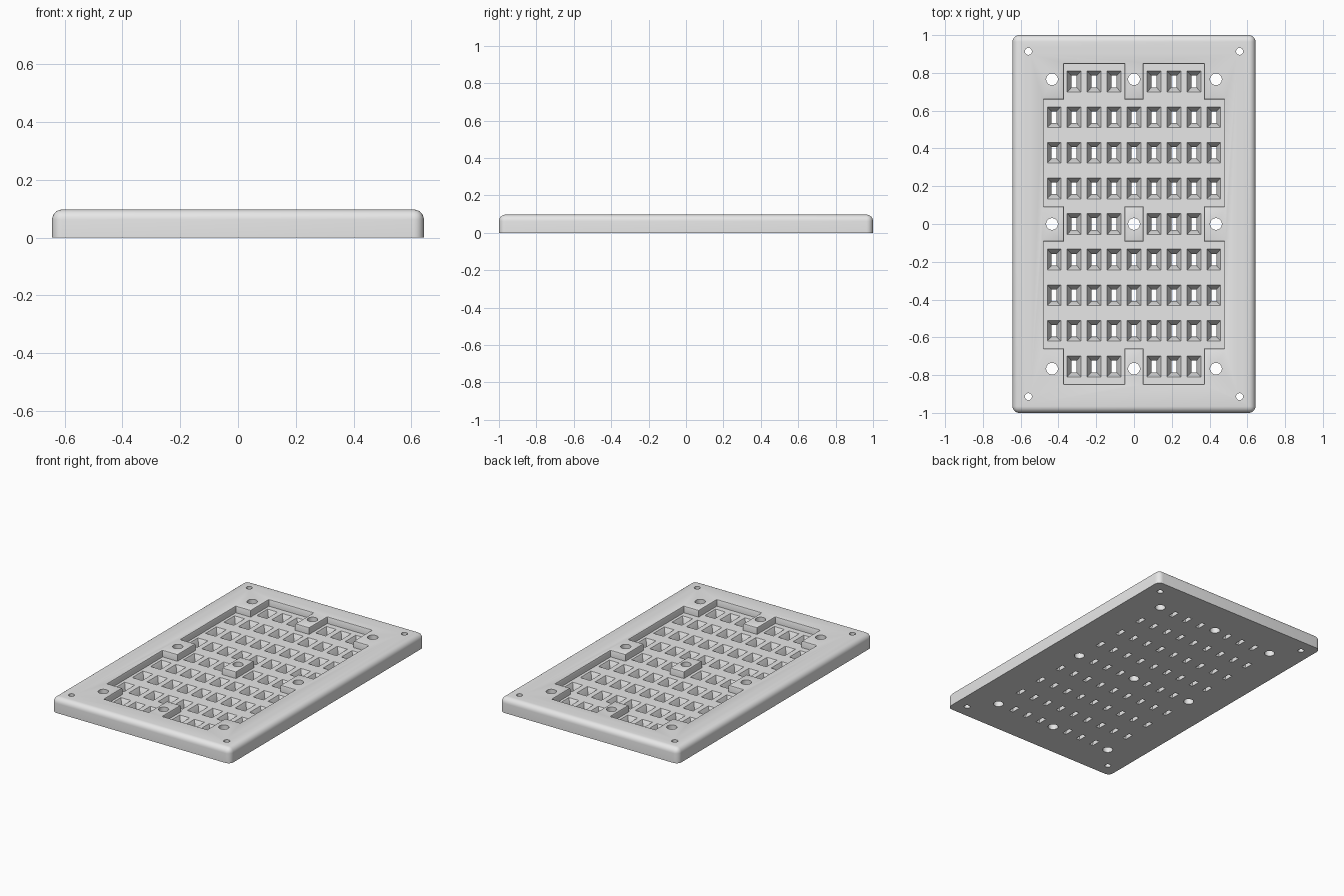
import bpy, bmesh, math
from mathutils import Matrix

if "Cube" in bpy.data.objects:
    bpy.data.objects.remove(bpy.data.objects["Cube"], do_unlink=True)

HALF_X, HALF_Y, TOP, FLOOR = 0.643, 1.0, 0.097, 0.053
PITCH_X, PITCH_Y = 0.1058, 0.1885

grey = bpy.data.materials.new("light_grey")
grey.use_nodes = True
grey.diffuse_color = (0.8, 0.8, 0.8, 1)
grey.node_tree.nodes["Principled BSDF"].inputs["Base Color"].default_value = (0.8, 0.8, 0.8, 1)


def make_object(name, bm):
    bmesh.ops.recalc_face_normals(bm, faces=bm.faces)
    mesh = bpy.data.meshes.new(name)
    bm.to_mesh(mesh)
    bm.free()
    obj = bpy.data.objects.new(name, mesh)
    mesh.materials.append(grey)
    bpy.context.collection.objects.link(obj)
    return obj


def cut(target, cutter):
    mod = target.modifiers.new("cut", "BOOLEAN")
    mod.operation, mod.solver, mod.object = "DIFFERENCE", "EXACT", cutter
    bpy.context.view_layer.objects.active = target
    bpy.ops.object.modifier_apply(modifier=mod.name)
    bpy.data.objects.remove(cutter, do_unlink=True)


# Slab with rounded top and upright edges, sharp underneath
bm = bmesh.new()
bmesh.ops.create_cube(bm, size=1)
for v in bm.verts:
    v.co = (v.co.x * 2 * HALF_X, v.co.y * 2 * HALF_Y, (v.co.z + 0.5) * TOP)
rounded = [e for e in bm.edges if any(v.co.z > TOP / 2 for v in e.verts)]
bmesh.ops.bevel(bm, geom=rounded, offset=0.035, segments=6, profile=0.5, affect="EDGES")
plate = make_object("tray_plate", bm)

# Recessed floor, leaving a square boss around each screw hole
xs = [-0.478, -0.371, -0.05, 0.05, 0.371, 0.478]
ys = [-0.847, -0.66, -0.093, 0.093, 0.66, 0.847]
bm = bmesh.new()
grid = [[bm.verts.new((x, y, FLOOR)) for x in xs] for y in ys]
for j in range(5):
    for i in range(5):
        if not (i % 2 == 0 and j % 2 == 0):
            bm.faces.new((grid[j][i], grid[j][i + 1], grid[j + 1][i + 1], grid[j + 1][i]))
bmesh.ops.delete(bm, geom=[v for v in bm.verts if not v.link_faces], context="VERTS")
raised = bmesh.ops.extrude_face_region(bm, geom=bm.faces[:])["geom"]
for v in raised:
    if isinstance(v, bmesh.types.BMVert):
        v.co.z = TOP + 0.05
cut(plate, make_object("recess_cutter", bm))

# Soften the upper rim of the recess and bosses
bm = bmesh.new()
bm.from_mesh(plate.data)
rim = [e for e in bm.edges if len(e.link_faces) == 2 and e.calc_face_angle(0) > 1
       and all(v.co.z > TOP - 0.001 for v in e.verts)]
bmesh.ops.bevel(bm, geom=rim, offset=0.007, segments=2, profile=0.5, affect="EDGES")
bm.to_mesh(plate.data)
bm.free()

# Tapered pockets, each ending in a narrow slot through the base
bm = bmesh.new()
sections = [(0.036, 0.055, FLOOR + 0.01), (0.036, 0.055, FLOOR),
            (0.0135, 0.031, 0.01), (0.0135, 0.031, -0.02)]
for row in range(-4, 5):
    for col in range(-4, 5):
        if row % 4 == 0 and col % 4 == 0:
            continue
        cx, cy = col * PITCH_X, row * PITCH_Y
        rings = [[bm.verts.new((cx + sx * w, cy + sy * d, z))
                  for sx, sy in ((-1, -1), (1, -1), (1, 1), (-1, 1))]
                 for w, d, z in sections]
        bm.faces.new(rings[0])
        bm.faces.new(rings[-1][::-1])
        for a, b in zip(rings, rings[1:]):
            for k in range(4):
                n = (k + 1) % 4
                bm.faces.new((a[k], b[k], b[n], a[n]))


# Round screw holes through the bosses and the corners
def round_hole(x, y, radius):
    bmesh.ops.create_cone(bm, cap_ends=True, segments=32, radius1=radius, radius2=radius,
                          depth=0.3, matrix=Matrix.Translation((x, y, 0.05)))


for sy in (-1, 0, 1):
    for sx in (-1, 0, 1):
        round_hole(sx * 0.434, sy * 0.766, 0.031)
        if sx and sy:
            round_hole(sx * 0.559, sy * 0.914, 0.0185)
cut(plate, make_object("hole_cutter", bm))

# Smooth the rounded edges, keep the pockets crisp
bpy.ops.object.select_all(action="DESELECT")
plate.select_set(True)
bpy.context.view_layer.objects.active = plate
bpy.ops.object.shade_smooth_by_angle(angle=math.radians(30))
